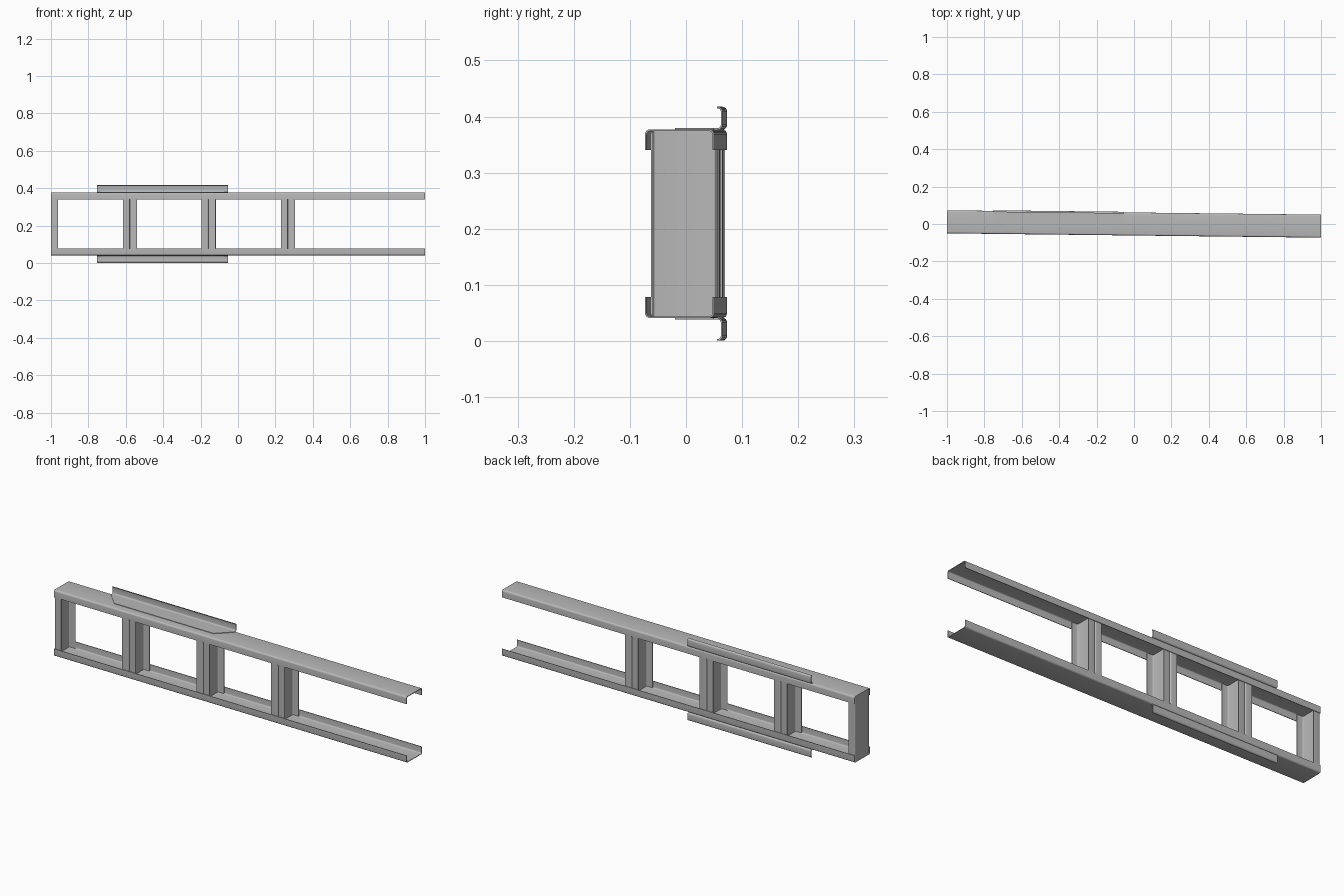
import bpy
import math
from mathutils import Matrix

cube = bpy.data.objects.get("Cube")
if cube:
    bpy.data.objects.remove(cube, do_unlink=True)

steel = bpy.data.materials.new("galvanised grey")
steel.use_nodes = True
steel.diffuse_color = (0.48, 0.48, 0.48, 1)
steel.node_tree.nodes["Principled BSDF"].inputs["Base Color"].default_value = (0.48, 0.48, 0.48, 1)

WALL = 0.003
MID_Z = 0.209
HALF_W = 0.06       # half depth of the rails to the sheet centre
TILT = Matrix.Rotation(-0.0115, 4, 'Z')


def folded_sheet(name, start, end, radius):
    """Sheet between two matching fold lines, with rounded bends and wall thickness."""
    n = len(start)
    faces = [(i, i + 1, n + i + 1, n + i) for i in range(n - 1)]
    mesh = bpy.data.meshes.new(name)
    mesh.from_pydata(start + end, [], faces)
    mesh.materials.append(steel)
    obj = bpy.data.objects.new(name, mesh)
    bpy.context.collection.objects.link(obj)
    bend = obj.modifiers.new("bend", 'BEVEL')
    bend.width = radius
    bend.segments = 4
    bend.limit_method = 'ANGLE'
    wall = obj.modifiers.new("wall", 'SOLIDIFY')
    wall.thickness = WALL
    wall.offset = 0
    wall.use_even_offset = True
    bpy.ops.object.select_all(action='DESELECT')
    obj.select_set(True)
    bpy.context.view_layer.objects.active = obj
    bpy.ops.object.convert(target='MESH')
    bpy.ops.object.shade_smooth_by_angle(angle=math.radians(35))
    obj.matrix_world = TILT
    return obj


# Top and bottom rails: channels opening toward each other
def rail(name, side):
    web, lip = MID_Z + side * 0.1665, MID_Z + side * 0.131
    profile = [(-HALF_W, lip), (-HALF_W, web), (HALF_W, web), (HALF_W, lip)]
    folded_sheet(name, [(-1, y, z) for y, z in profile],
                 [(1, y, z) for y, z in profile], 0.007)


# Upright studs: channels with the web at web_x, opening along direction
def stud(name, web_x, direction):
    x0 = web_x + direction * WALL / 2
    toe, half = web_x + direction * 0.0375, HALF_W - WALL
    profile = [(toe, -half), (x0, -half), (x0, half), (toe, half)]
    folded_sheet(name, [(x, y, MID_Z - 0.165) for x, y in profile],
                 [(x, y, MID_Z + 0.165) for x, y in profile], 0.006)


# Hooked brackets: tapered plate, upright flange and a short returned lip
def bracket(name, side):
    profile = [(-0.021, 0.169, 0.068), (0.048, 0.169, 0), (0.063, 0.169, 0),
               (0.063, 0.207, 0), (0.055, 0.207, 0)]
    left, right = -0.755, -0.055
    folded_sheet(name, [(left + cut, y, MID_Z + side * z) for y, z, cut in profile],
                 [(right - cut, y, MID_Z + side * z) for y, z, cut in profile], 0.007)


for label, side in (("top", 1), ("bottom", -1)):
    rail(label + "_rail", side)
    bracket(label + "_bracket", side)

stud("end_stud", -1, 1)
for number, x in enumerate((-0.578, -0.157, 0.267), 1):
    stud(f"stud_pair_{number}_right", x, -1)
    stud(f"stud_pair_{number}_left", x, 1)
